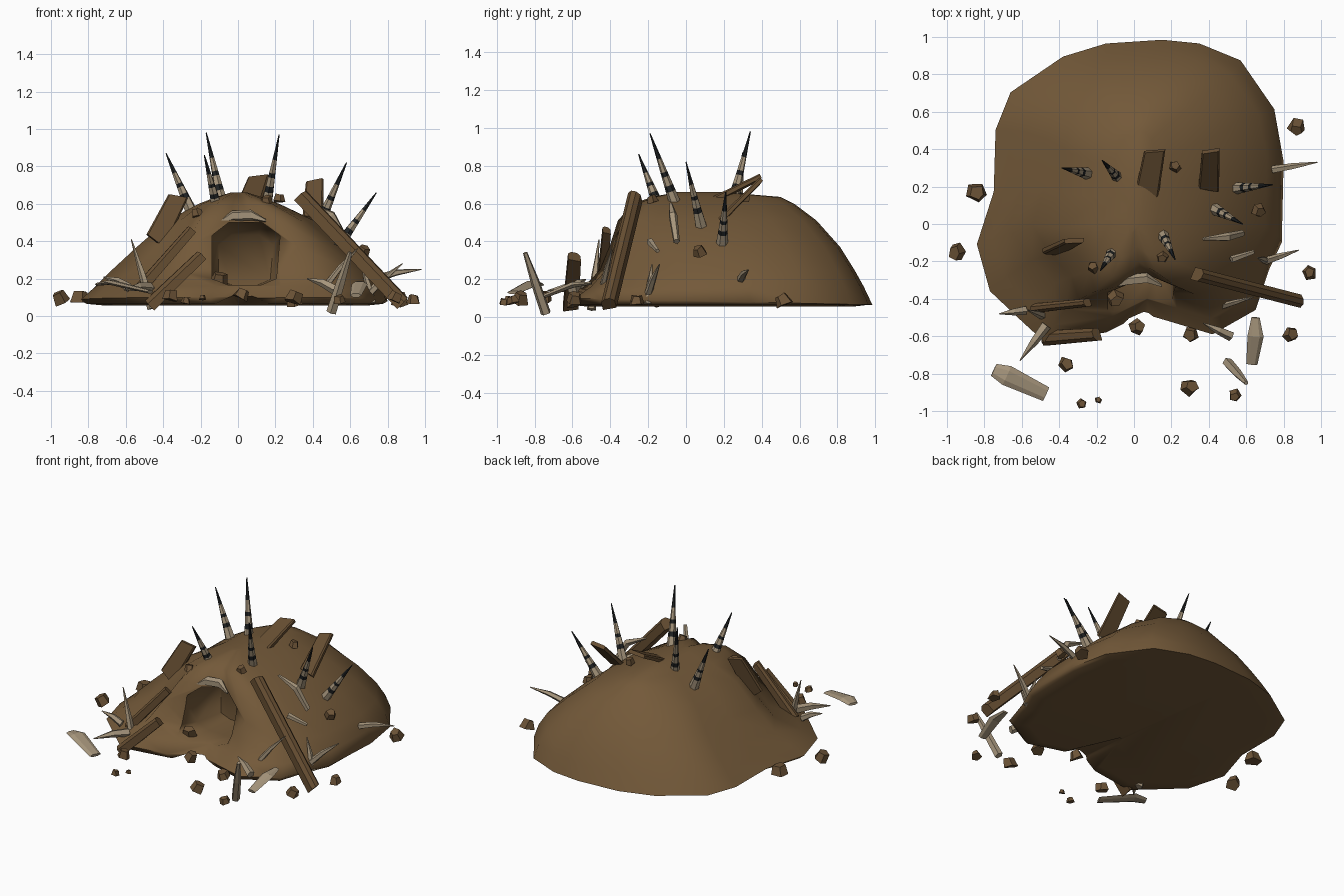
import bpy, bmesh, math, random
from mathutils import Vector, Matrix, Quaternion

random.seed(4)


def material(name, rgb):
    m = bpy.data.materials.new(name)
    m.diffuse_color = (*rgb, 1)
    return m


SOIL = material("soil brown", (0.172, 0.100, 0.041))
WOOD = material("wood brown", (0.135, 0.077, 0.032))
ROCK = material("rock brown", (0.15, 0.087, 0.038))
BONE = material("bone", (0.38, 0.30, 0.20))
BLACK = material("quill black", (0.014, 0.016, 0.017))


def finish(bm, name, mats):
    bmesh.ops.recalc_face_normals(bm, faces=bm.faces[:])
    me = bpy.data.meshes.new(name)
    bm.to_mesh(me)
    bm.free()
    for m in mats:
        me.materials.append(m)
    ob = bpy.data.objects.new(name, me)
    bpy.context.collection.objects.link(ob)
    return ob


def loft(bm, rings, stripes=None):
    """Skin a list of point rings, capped at both ends."""
    vs = [[bm.verts.new(p) for p in r] for r in rings]
    n = len(vs[0])
    for k in range(len(vs) - 1):
        for i in range(n):
            j = (i + 1) % n
            f = bm.faces.new((vs[k][i], vs[k][j], vs[k + 1][j], vs[k + 1][i]))
            if stripes:
                f.material_index = stripes[k]
    bm.faces.new(vs[0])
    f = bm.faces.new(vs[-1])
    if stripes:
        f.material_index = stripes[-1]


def tube(name, pts, radii, sides=5, mats=(BONE,), stripes=None, flat=1.0):
    """Tapered tube along a path; flat squashes it vertically."""
    pts = [Vector(p) for p in pts]
    rot = (pts[-1] - pts[0]).to_track_quat('Z', 'Y')
    rings = []
    for p, r in zip(pts, radii):
        rings.append([p + rot @ Vector((r * math.cos(a), r * flat * math.sin(a), 0))
                      for a in (2 * math.pi * i / sides for i in range(sides))])
    bm = bmesh.new()
    loft(bm, rings, stripes)
    return finish(bm, name, mats)


# ---- burrow mound: one outline fitted to a box at each height
outline = [(0.15, 0.98), (0.35, 0.96), (0.57, 0.87), (0.75, 0.61), (0.80, 0.33), (0.79, -0.1),
           (0.72, -0.25), (0.65, -0.46), (0.42, -0.59), (0.22, -0.53), (0.05, -0.48),
           (-0.15, -0.58), (-0.48, -0.63), (-0.6, -0.52), (-0.77, -0.36), (-0.84, -0.11),
           (-0.75, 0.17), (-0.74, 0.5), (-0.66, 0.7), (-0.38, 0.89), (-0.15, 0.96)]
# z, x min, x max, y front, y back
levels = [(0.055, -0.70, 0.68, -0.52, 0.88), (0.065, -0.81, 0.775, -0.605, 0.965),
          (0.10, -0.84, 0.80, -0.63, 0.985),
          (0.16, -0.76, 0.77, -0.54, 0.94), (0.25, -0.67, 0.71, -0.455, 0.89),
          (0.37, -0.54, 0.58, -0.405, 0.815), (0.51, -0.38, 0.41, -0.36, 0.69),
          (0.60, -0.21, 0.22, -0.28, 0.57), (0.635, -0.12, 0.13, -0.18, 0.50),
          (0.66, -0.04, 0.05, -0.05, 0.2)]
rings = []
for z, x0, x1, y0, y1 in levels:
    ring = []
    for px, py in outline:
        u, v = (px + 0.84) / 1.64, (py + 0.63) / 1.61
        if 0.2 < z < 0.55 and px < -0.55 and py < -0.3:   # hollow above the left foot
            u, v = 0.5 + (u - 0.5) * 0.9, 0.5 + (v - 0.5) * 0.92
        tilt = -0.035 * v if z == 0.10 else 0
        ring.append((x0 + u * (x1 - x0), y0 + v * (y1 - y0), z + tilt))
    rings.append(ring)
bm = bmesh.new()
loft(bm, rings)
mound = finish(bm, "mound", [SOIL])


def carve(profiles):
    """Cut a lofted hollow (y position, then x/z points) out of the mound."""
    bm = bmesh.new()
    loft(bm, [[(x, y, z) for x, z in prof] for y, prof in profiles])
    cutter = finish(bm, "hollow_cutter", [SOIL])
    cutter.hide_render = True
    mod = mound.modifiers.new("hollow", 'BOOLEAN')
    mod.operation, mod.solver, mod.object = 'DIFFERENCE', 'EXACT', cutter
    bpy.context.view_layer.objects.active = mound
    bpy.ops.object.modifier_apply(modifier="hollow")
    bpy.data.objects.remove(cutter)


# ---- entrance hollow, narrowing to the back, and the notch under its sill
arch = [(-0.14, 0.2), (-0.14, 0.43), (-0.05, 0.5), (0.13, 0.5), (0.225, 0.43), (0.205, 0.2),
        (0.12, 0.165), (-0.05, 0.165)]
carve([(y, [(0.04 + (x - 0.04) * s, 0.17 + (z - 0.17) * s) for x, z in arch])
       for y, s in ((-0.8, 1), (-0.25, 1), (-0.04, 0.8))])
carve([(-0.7, [(-0.24, 0.03), (0.32, 0.03), (0.12, 0.135), (-0.04, 0.135)]),
       (-0.12, [(-0.02, 0.045), (0.03, 0.045), (0.01, 0.06), (0.0, 0.06)])])
mound.select_set(True)
bpy.ops.object.shade_smooth_by_angle(angle=math.radians(78))
mound.select_set(False)

# ---- striped quills: base and tip
quills = [((-0.08, 0.24, 0.58), (-0.17, 0.34, 0.98)), ((0.15, -0.05, 0.58), (0.22, -0.19, 0.97)),
          ((-0.11, -0.14, 0.57), (-0.18, -0.25, 0.86)), ((-0.25, 0.27, 0.56), (-0.385, 0.30, 0.87)),
          ((0.43, 0.08, 0.48), (0.58, 0.0, 0.82)), ((0.54, 0.19, 0.38), (0.74, 0.21, 0.66))]
steps = (0, 0.22, 0.3, 0.42, 0.48, 0.6, 0.66, 1)
for b, t in quills:
    b, t = Vector(b), Vector(t)
    tube("quill", [b.lerp(t, s) for s in steps], [0.03 * (1 - s) + 0.003 for s in steps], 6,
         (BONE, BLACK), [0, 1, 0, 1, 0, 0, 1])

# ---- bone spikes: base, tip, radius
for b, t, r in [((-0.46, -0.5, 0.04), (-0.57, -0.46, 0.41), 0.025),
                ((-0.47, -0.54, 0.15), (-0.61, -0.73, 0.14), 0.03),
                ((-0.58, -0.46, 0.15), (-0.72, -0.48, 0.21), 0.025),
                ((0.74, 0.29, 0.2), (0.98, 0.33, 0.25), 0.022),
                ((0.70, -0.2, 0.12), (0.88, -0.14, 0.28), 0.022),
                ((0.72, -0.2, 0.07), (0.66, -0.18, 0.28), 0.022),
                ((0.47, -0.44, 0.16), (0.64, -0.39, 0.36), 0.018),
                ((0.52, -0.60, 0.14), (0.37, -0.53, 0.2), 0.028)]:
    b, t = Vector(b), Vector(t)
    tube("bone_spike", [b, b.lerp(t, 0.45) + Vector((0, 0, 0.01)), t], [r, r * 0.8, 0.003])

# ---- broken bones and shards
tube("leaning_bone", [(0.5, -0.74, 0.02), (0.55, -0.795, 0.18), (0.6, -0.85, 0.34)],
     [0.028, 0.025, 0.012])
tube("bent_bone", [(0.37, -0.08, 0.60), (0.5, -0.07, 0.54), (0.58, -0.05, 0.40)],
     [0.008, 0.024, 0.018])
tube("short_bone", [(0.52, -0.19, 0.40), (0.64, -0.15, 0.35)], [0.02, 0.012])
tube("lintel_bone", [(-0.10, -0.33, 0.50), (-0.03, -0.30, 0.535), (0.07, -0.29, 0.54),
                     (0.15, -0.33, 0.51)], [0.008, 0.03, 0.03, 0.008])
tube("left_shard", [(-0.75, -0.78, 0.17), (-0.68, -0.81, 0.18), (-0.47, -0.91, 0.13)],
     [0.035, 0.055, 0.04], 6, flat=0.25)
tube("right_shard", [(0.65, -0.50, 0.18), (0.65, -0.6, 0.17), (0.63, -0.75, 0.11)],
     [0.022, 0.043, 0.03], 6, flat=0.4)
tube("doorway_bone", [(-0.11, -0.13, 0.57), (-0.17, -0.22, 0.55)], [0.02, 0.012])


# ---- planks and beams: ends, width, thickness
def plank(name, a, b, w, t, taper=0.85, roll=0):
    a, b = Vector(a), Vector(b)
    rot = (b - a).to_track_quat('Z', 'Y') @ Quaternion((0, 0, 1), math.radians(roll))
    c = 0.3 * min(w, t)
    x, y = w / 2, t / 2
    prof = [(-x, -y), (x, -y), (x, y - c), (x - c, y), (c - x, y), (-x, y - c)]
    bm = bmesh.new()
    loft(bm, [[p + rot @ Vector((u * s, v * s, skew * u)) for u, v in prof]
              for p, s, skew in ((a, 1, 0.2), (b, taper, -0.25))])
    return finish(bm, name, [WOOD])


plank("long_beam", (0.34, -0.27, 0.64), (0.88, -0.41, 0.07), 0.07, 0.075, 1)
plank("left_beam", (-0.53, -0.45, 0.14), (-0.25, -0.42, 0.46), 0.05, 0.06)
plank("front_plank", (-0.47, -0.61, 0.06), (-0.2, -0.59, 0.32), 0.08, 0.07)
plank("left_board", (-0.44, -0.15, 0.40), (-0.32, -0.09, 0.64), 0.12, 0.03, roll=65)
plank("top_board", (0.06, 0.11, 0.60), (0.11, 0.39, 0.74), 0.13, 0.03)
plank("right_board", (0.40, 0.19, 0.52), (0.41, 0.39, 0.72), 0.11, 0.03)

# ---- scattered rocks: x, y, z, radius
for x, y, z, r in [(0.87, 0.51, 0.09, 0.05), (-0.84, 0.17, 0.10, 0.055), (-0.95, -0.15, 0.10, 0.05),
                   (0.94, -0.26, 0.09, 0.04), (0.84, -0.59, 0.10, 0.045), (0.3, -0.59, 0.08, 0.045),
                   (0.02, -0.55, 0.12, 0.045), (0.3, -0.87, 0.10, 0.05), (0.54, -0.92, 0.09, 0.035),
                   (-0.28, -0.96, 0.08, 0.028), (-0.19, -0.94, 0.10, 0.02), (-0.36, -0.75, 0.11, 0.045),
                   (-0.1, -0.4, 0.2, 0.05), (0.15, -0.18, 0.62, 0.035), (0.22, 0.31, 0.63, 0.035),
                   (0.67, 0.07, 0.35, 0.04), (-0.22, -0.23, 0.55, 0.035)]:
    bm = bmesh.new()
    bmesh.ops.create_cone(bm, cap_ends=True, segments=5, radius1=r, radius2=r * 0.7, depth=r * 1.1)
    for v in bm.verts:
        v.co += Vector([random.uniform(-0.12, 0.12) * r for _ in range(3)])
    turn = Matrix.Rotation(random.uniform(0, 6.28), 4, 'Z') @ Matrix.Rotation(
        random.uniform(-0.5, 0.5), 4, 'X')
    bm.transform(Matrix.Translation((x, y, z)) @ turn)
    finish(bm, "rock", [ROCK])
